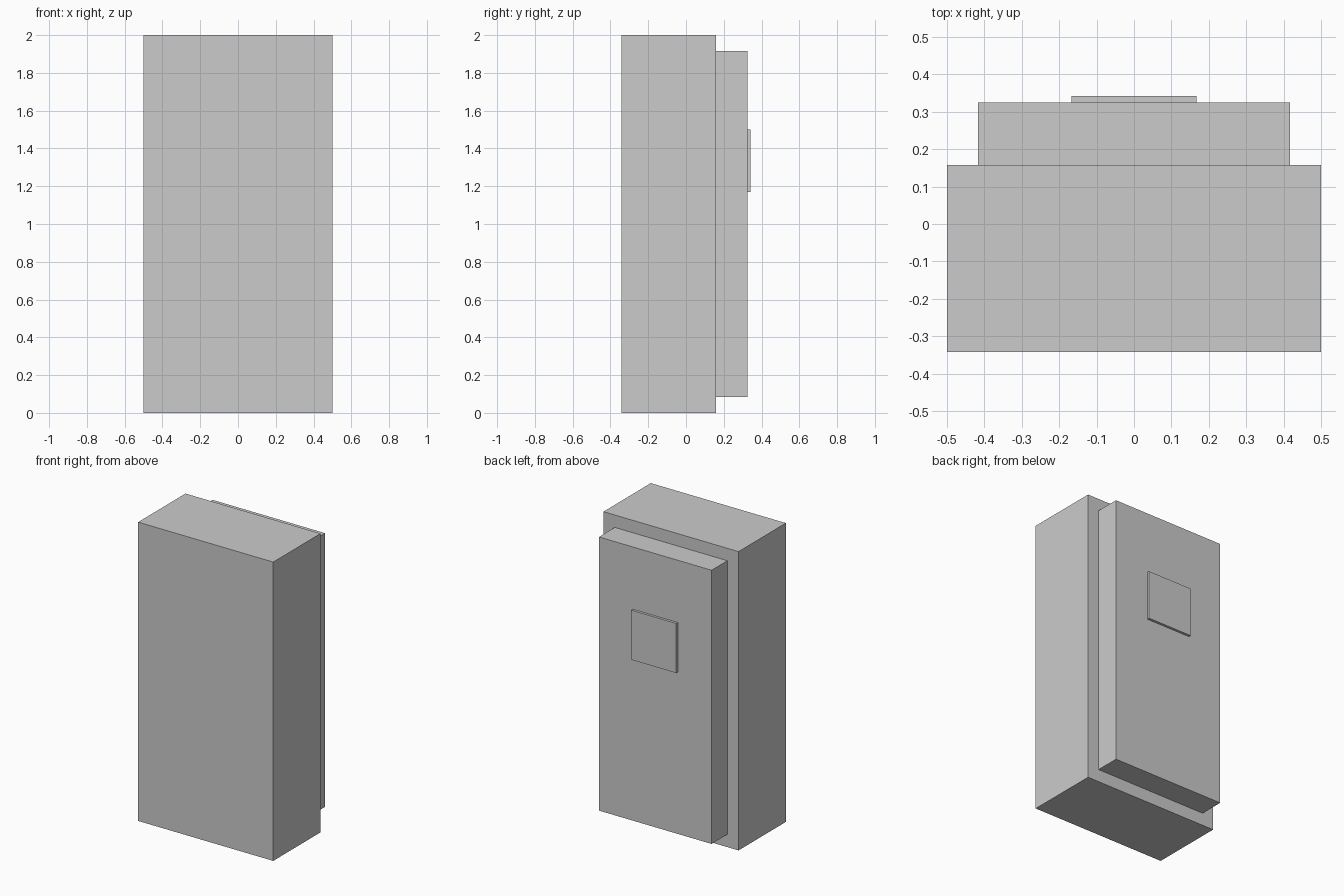
import bpy

if "Cube" in bpy.data.objects:
    bpy.data.objects.remove(bpy.data.objects["Cube"])


def box(name, x, y, z):
    """Add a box spanning the (min, max) ranges on each axis."""
    spans = (x, y, z)
    bpy.ops.mesh.primitive_cube_add(size=1, location=[(a + b) / 2 for a, b in spans])
    obj = bpy.context.object
    obj.name = name
    obj.scale = [b - a for a, b in spans]
    bpy.ops.object.transform_apply(location=False, rotation=False, scale=True)
    return obj


# Main cabinet
box("cabinet_body", (-0.5, 0.5), (-0.3417, 0.1583), (0, 2))
# Raised slab on the back face
box("back_slab", (-0.4167, 0.4167), (0.1583, 0.325), (0.085, 1.9167))
# Thin plate on the slab
box("small_plate", (-0.1667, 0.1667), (0.325, 0.3417), (1.1683, 1.5))
